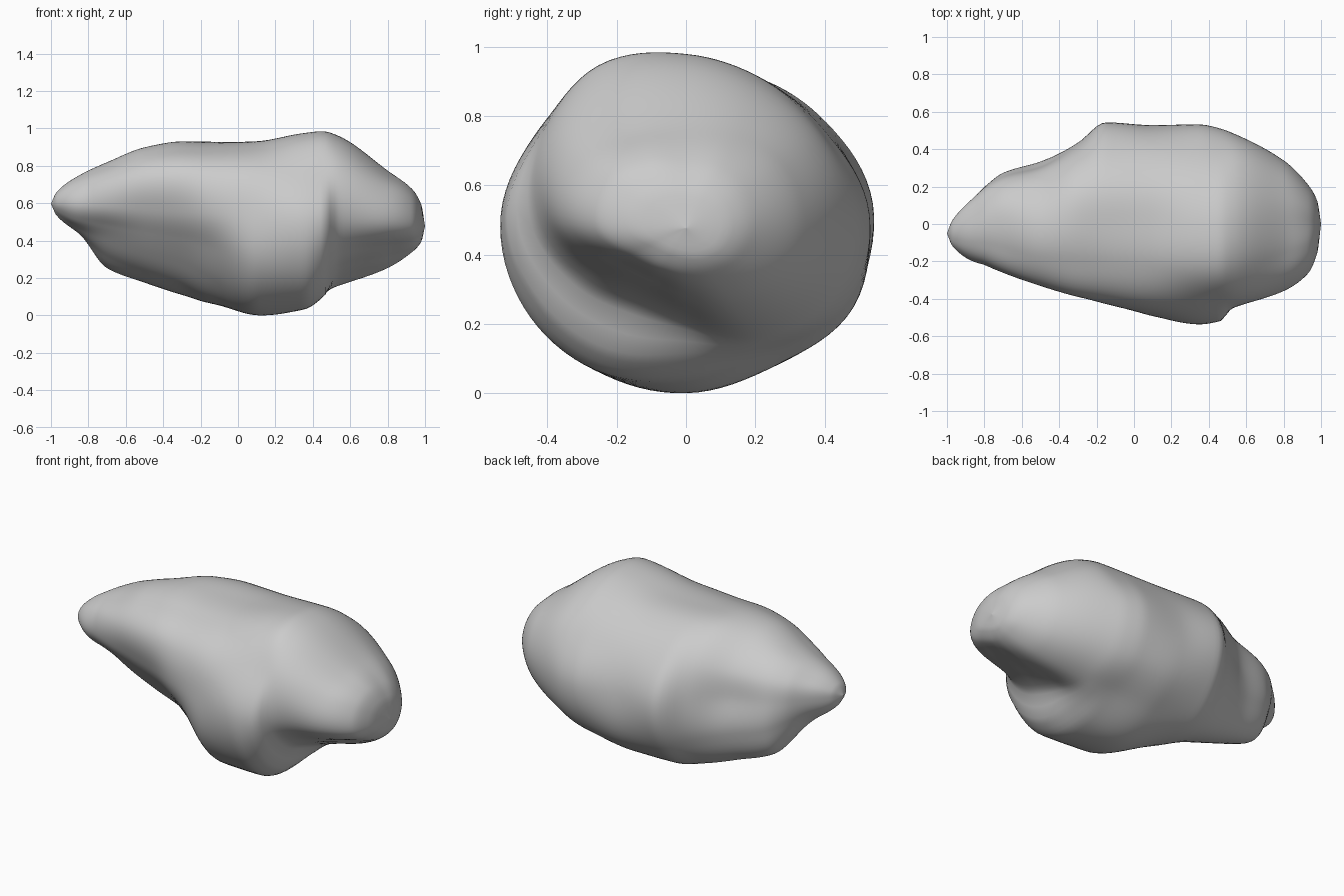
import bpy, bmesh, math

if "Cube" in bpy.data.objects:
    bpy.data.objects.remove(bpy.data.objects["Cube"])

# Cross-sections along x: x, then radius every 30 degrees (back, top, front, bottom)
SECTIONS = [
    (-.85, .16, .17, .16, .16, .17, .19, .19, .16, .14, .15, .16, .16),
    (-.70, .26, .26, .25, .24, .25, .28, .25, .20, .20, .26, .37, .31),
    (-.50, .31, .32, .32, .33, .35, .37, .30, .25, .26, .33, .44, .38),
    (-.30, .43, .42, .40, .375, .39, .43, .36, .30, .31, .39, .50, .47),
    (-.15, .54, .47, .42, .38, .40, .45, .42, .37, .39, .46, .53, .55),
    (.10, .52, .47, .43, .40, .43, .48, .49, .52, .53, .53, .52, .56),
    (.35, .53, .47, .45, .455, .49, .49, .535, .54, .52, .48, .46, .53),
    (.46, .51, .465, .455, .47, .505, .485, .52, .49, .45, .40, .43, .50),
    (.53, .485, .46, .445, .455, .485, .475, .44, .36, .30, .31, .40, .47),
    (.80, .34, .33, .30, .285, .31, .36, .35, .23, .19, .21, .27, .32),
    (.93, .21, .21, .20, .19, .22, .26, .26, .17, .14, .14, .16, .19),
]


def end_section(x, source, factor):
    return (x,) + tuple(r * factor for r in source[1:])


SECTIONS = ([end_section(-1, SECTIONS[0], 0), end_section(-.97, SECTIONS[0], .4)]
            + SECTIONS +
            [end_section(.98, SECTIONS[-1], .58), end_section(1, SECTIONS[-1], 0)])
XS = [s[0] for s in SECTIONS]


def slope(j, k):
    """Monotone slope at section j for radius column k."""
    if j == 0 or j == len(XS) - 1:
        a = 0 if j == 0 else j - 1
        return (SECTIONS[a + 1][k] - SECTIONS[a][k]) / (XS[a + 1] - XS[a])
    d0 = (SECTIONS[j][k] - SECTIONS[j - 1][k]) / (XS[j] - XS[j - 1])
    d1 = (SECTIONS[j + 1][k] - SECTIONS[j][k]) / (XS[j + 1] - XS[j])
    return 0 if d0 * d1 <= 0 else 2 * d0 * d1 / (d0 + d1)


def radii_at(x):
    j = max(i for i in range(len(XS) - 1) if XS[i] <= x + 1e-9)
    h = XS[j + 1] - XS[j]
    t = (x - XS[j]) / h
    return [(2*t**3 - 3*t*t + 1) * SECTIONS[j][k] + (t**3 - 2*t*t + t) * h * slope(j, k)
            + (3*t*t - 2*t**3) * SECTIONS[j + 1][k] + (t**3 - t*t) * h * slope(j + 1, k)
            for k in range(1, 13)]


def around(radii, u):
    """Periodic smooth interpolation between the twelve radii."""
    i, t = int(u), u - int(u)
    a, b, c, d = (radii[(i + n) % 12] for n in (-1, 0, 1, 2))
    return b + .5*t*(c - a + t*(2*a - 5*b + 4*c - d + t*(3*(b - c) + d - a)))


def centre(x):
    return -.05 * max(0, (-.8 - x) / .2), .54 - .06 * x


# Boulder: a closed skin lofted over the cross-sections
STEPS, SIDES = 110, 96
bm = bmesh.new()
rings = []
for s in range(1, STEPS):
    x = -math.cos(math.pi * s / STEPS)
    radii = radii_at(x)
    cy, cz = centre(x)
    ring = []
    for n in range(SIDES):
        a = 2 * math.pi * n / SIDES
        r = around(radii, 12 * n / SIDES)
        ring.append(bm.verts.new((x, cy + r * math.cos(a), cz + r * math.sin(a))))
    rings.append(ring)
for p, q in zip(rings, rings[1:]):
    for n in range(SIDES):
        m = (n + 1) % SIDES
        bm.faces.new((p[n], p[m], q[m], q[n]))
for x, ring in ((-1, rings[0]), (1, rings[-1])):
    tip = bm.verts.new((x, *centre(x)))
    for n in range(SIDES):
        bm.faces.new((tip, ring[n], ring[(n + 1) % SIDES]))
bmesh.ops.recalc_face_normals(bm, faces=bm.faces)

# Rest the lowest point on the ground
low = min(v.co.z for v in bm.verts)
bmesh.ops.translate(bm, verts=bm.verts, vec=(0, 0, -low))
mesh = bpy.data.meshes.new("boulder")
bm.to_mesh(mesh)
bm.free()
boulder = bpy.data.objects.new("boulder", mesh)
bpy.context.collection.objects.link(boulder)
for poly in mesh.polygons:
    poly.use_smooth = True
